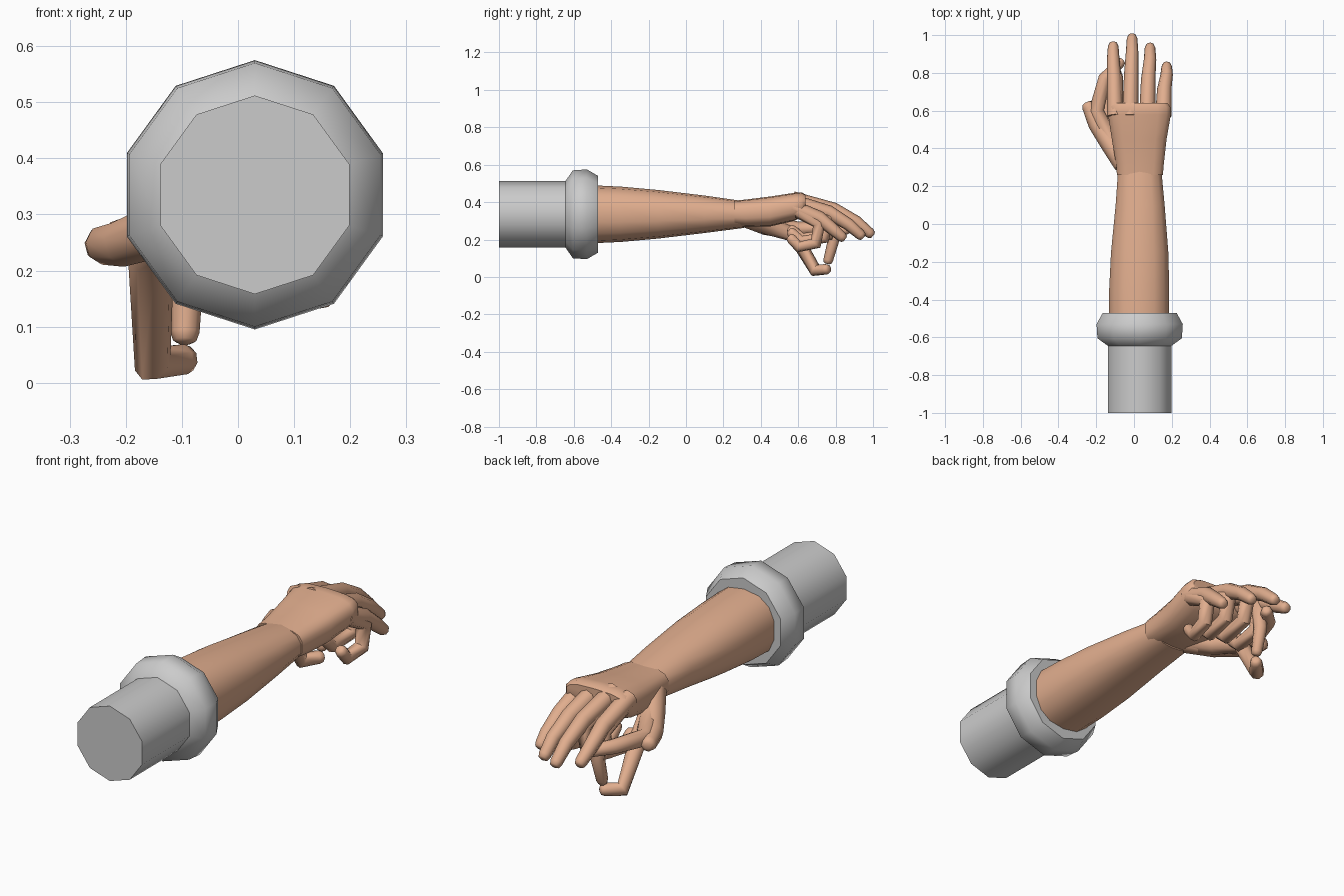
import bpy, bmesh
from math import cos, sin, pi, copysign
from mathutils import Vector

if "Cube" in bpy.data.objects:
    bpy.data.objects.remove(bpy.data.objects["Cube"])

skin = bpy.data.materials.new("skin")
skin.diffuse_color = (0.75, 0.42, 0.27, 1)
skin.use_nodes = True
skin.node_tree.nodes["Principled BSDF"].inputs["Base Color"].default_value = skin.diffuse_color


def finish(name, bm, mat, angle):
    bmesh.ops.recalc_face_normals(bm, faces=bm.faces)
    me = bpy.data.meshes.new(name)
    bm.to_mesh(me)
    bm.free()
    ob = bpy.data.objects.new(name, me)
    bpy.context.collection.objects.link(ob)
    if mat:
        me.materials.append(mat)
    bpy.ops.object.select_all(action='DESELECT')
    ob.select_set(True)
    bpy.context.view_layer.objects.active = ob
    bpy.ops.object.shade_smooth_by_angle(angle=angle)
    return ob


def bridge(name, rings, mat=None, angle=0.9):
    bm = bmesh.new()
    vs = [[bm.verts.new(p) for p in r] for r in rings]
    n = len(vs[0])
    for a, b in zip(vs, vs[1:]):
        for i in range(n):
            bm.faces.new((a[i], a[(i + 1) % n], b[(i + 1) % n], b[i]))
    bm.faces.new(vs[0])
    bm.faces.new(vs[-1])
    return finish(name, bm, mat, angle)


def section(y, x0, x1, z0, z1, n, power=1.0):
    """Rounded cross-section across the arm, first vertex at the top."""
    pts = []
    for i in range(n):
        s, c = sin(2 * pi * i / n), cos(2 * pi * i / n)
        s, c = (copysign(abs(v) ** power, v) for v in (s, c))
        pts.append(((x0 + x1) / 2 + s * (x1 - x0) / 2, y,
                    (z0 + z1) / 2 + c * (z1 - z0) / 2))
    return pts


def digit(name, path, r0, r1, n=8):
    """Jointed finger: a tapering tube along a path with a rounded tip."""
    p = [Vector(q) for q in path]
    end = (p[-1] - p[-2]).normalized()
    t = (p[1] - p[0]).normalized()
    u = t.orthogonal().normalized()
    stations = []
    for i, q in enumerate(p[:-1]):
        d = (p[i + 1] - q).normalized()
        if i:
            d = (d + (q - p[i - 1]).normalized()).normalized()
        stations.append((q, d, r0 + (r1 - r0) * i / (len(p) - 1)))
    stations += [(p[-1] - end * r1 * 0.8, end, r1),
                 (p[-1] - end * r1 * 0.2, end, r1 * 0.8),
                 (p[-1], end, r1 * 0.4)]
    rings = []
    for q, d, r in stations:
        u = t.rotation_difference(d) @ u
        t = d
        v = t.cross(u)
        rings.append([q + r * (cos(2 * pi * i / n) * u + sin(2 * pi * i / n) * v)
                      for i in range(n)])
    return bridge(name, rings, skin)


# Sleeve with a swollen cuff
rings = []
for y, r in ((-1, .177), (-.645, .177), (-.605, .235), (-.53, .24), (-.47, .205), (-.47, .15)):
    rings.append(section(y, .03 - r, .03 + r, .335 - r, .335 + r, 10))
bridge("sleeve", rings)

# Forearm
bridge("forearm", [section(*s, 14, .85) for s in (
    (-.50, -.135, .19, .18, .49), (-.35, -.135, .19, .187, .483),
    (-.15, -.125, .185, .205, .465), (.1, -.10, .165, .235, .435),
    (.31, -.085, .145, .262, .405))], skin)

# Palm
bridge("palm", [section(*s, 14, .65) for s in (
    (.26, -.092, .155, .275, .408), (.32, -.098, .16, .268, .414),
    (.45, -.12, .175, .27, .43), (.58, -.14, .198, .30, .45),
    (.62, -.138, .195, .32, .452), (.64, -.125, .18, .345, .44))], skin)

# Relaxed fingers and curled fingers share the same knuckles
#          name     base x  mid x  tip x  tip y  tip z  knuckle z
fingers = (("index", -.100, -.105, -.110, .96, .235, .405),
           ("middle", -.020, -.015, -.010, 1.0, .22, .415),
           ("ring", .070, .075, .085, .95, .21, .40),
           ("little", .155, .160, .173, .85, .20, .37))
for name, xb, xm, xt, yt, zt, zk in fingers:
    k = (yt - .57) / .43
    root = (xb, .57, zk)
    digit(name + "_finger_relaxed", [
        root, (xm, .57 + .22 * k, zk - .055), (xt, .57 + .34 * k, zk - .12), (xt, yt, zt)],
        .043, .028)
    digit(name + "_finger_curled", [
        root, (xm, .57 + .22 * k, zk - .085), (xm, .57 + .19 * k, zk - .19),
        (xb - .01, .57 + .05 * k, zk - .21), (xb - .01, .55, zk - .15)], .041, .028)

# Index finger pinching down to meet the thumb
digit("index_finger_pinching", [(-.1, .57, .40), (-.095, .775, .335),
                                (-.092, .79, .20), (-.095, .755, .07)], .042, .026)

# Thumbs: sideways, pinching downward and reaching forward
base = (-.05, .32, .325)
digit("thumb_side", [base, (-.13, .43, .275), (-.20, .53, .25), (-.25, .645, .245)], .06, .036)
digit("thumb_pinching", [base, (-.115, .45, .27), (-.155, .58, .225),
                         (-.152, .692, .035), (-.085, .765, .043)], .055, .029)
digit("thumb_forward", [base, (-.12, .44, .275), (-.20, .60, .255),
                        (-.155, .77, .265), (-.06, .87, .25)], .055, .028)
